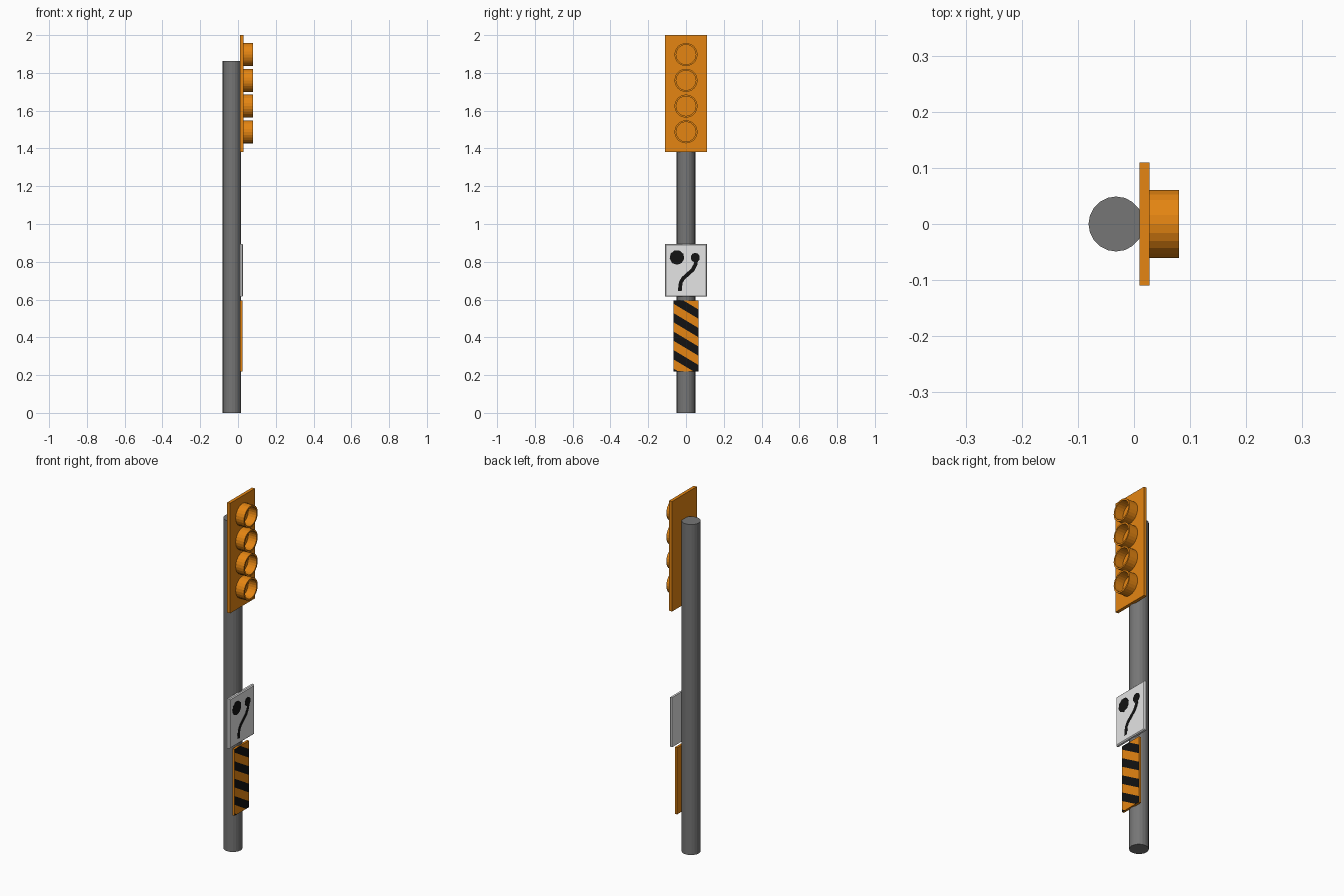
import bpy, bmesh, math
from mathutils import Vector, Matrix

if "Cube" in bpy.data.objects:
    bpy.data.objects.remove(bpy.data.objects["Cube"])


def material(name, rgb):
    m = bpy.data.materials.new(name)
    m.diffuse_color = (*rgb, 1)
    m.use_nodes = True
    m.node_tree.nodes["Principled BSDF"].inputs["Base Color"].default_value = m.diffuse_color
    return m


ORANGE = material("orange", (0.78, 0.235, 0.006))
GREY = material("pole grey", (0.18, 0.18, 0.18))
WHITE = material("sign white", (0.78, 0.78, 0.78))
BLACK = material("black", (0.006, 0.006, 0.006))


def finish(name, bm, *mats):
    bmesh.ops.recalc_face_normals(bm, faces=bm.faces)
    me = bpy.data.meshes.new(name)
    bm.to_mesh(me)
    bm.free()
    for m in mats:
        me.materials.append(m)
    ob = bpy.data.objects.new(name, me)
    bpy.context.collection.objects.link(ob)
    return ob


def box_mesh(lo, hi):
    lo, hi = Vector(lo), Vector(hi)
    bm = bmesh.new()
    bmesh.ops.create_cube(bm, size=1, matrix=Matrix.Translation((lo + hi) / 2)
                          @ Matrix.Diagonal((*(hi - lo), 1)))
    return bm


def plate(name, outline, x0, x1, mat):
    """Extrude a (y, z) outline along x."""
    bm = bmesh.new()
    face = bm.faces.new([bm.verts.new((x0, y, z)) for y, z in outline])
    new = bmesh.ops.extrude_face_region(bm, geom=[face])["geom"]
    bmesh.ops.translate(bm, vec=(x1 - x0, 0, 0),
                        verts=[v for v in new if isinstance(v, bmesh.types.BMVert)])
    return finish(name, bm, mat)


def ring(cy, cz, r, n):
    return [(cy + r * math.cos(math.tau * i / n - math.pi / 2),
             cz + r * math.sin(math.tau * i / n - math.pi / 2)) for i in range(n)]


# Pole
bm = bmesh.new()
bmesh.ops.create_cone(bm, cap_ends=True, segments=20, radius1=0.049, radius2=0.049,
                      depth=1.862, matrix=Matrix.Translation((-0.032, 0, 0.931)))
finish("pole", bm, GREY)

# Lamp backboard
finish("lamp_backboard", box_mesh((0.01, -0.11, 1.38), (0.028, 0.11, 2.0)), ORANGE)

# Four open lamp hoods
for k in range(4):
    cz = 1.488 + 0.1363 * k
    n = 24
    bm = bmesh.new()
    loops = [[bm.verts.new((x, y, z)) for y, z in ring(0, cz, r, n)]
             for x, r in ((0.027, 0.061), (0.08, 0.061), (0.08, 0.052), (0.027, 0.052))]
    for a, b in zip(loops, loops[1:] + loops[:1]):
        for i in range(n):
            j = (i + 1) % n
            bm.faces.new((a[i], a[j], b[j], b[i]))
    finish(f"lamp_hood_{k + 1}", bm, ORANGE)

# Sign board with a chamfered front edge
bm = box_mesh((0.01, -0.11, 0.615), (0.026, 0.11, 0.895))
bmesh.ops.bevel(bm, geom=[e for e in bm.edges if all(v.co.x > 0.02 for v in e.verts)],
                offset=0.005, segments=1, affect='EDGES')
finish("sign_board", bm, WHITE)

# Sign symbol: two dots and a curved line
X0, X1 = 0.0255, 0.0272
plate("sign_large_dot", ring(-0.048, 0.823, 0.039, 9), X0, X1, BLACK)
plate("sign_small_dot", ring(0.049, 0.822, 0.025, 10), X0, X1, BLACK)
path = [Vector(p) for p in ((0.054, 0.81), (0.05, 0.785), (0.035, 0.757), (0.008, 0.733),
                            (-0.015, 0.712), (-0.028, 0.69), (-0.033, 0.645))]
left, right = [], []
for i, p in enumerate(path):
    t = (path[min(i + 1, len(path) - 1)] - path[max(i - 1, 0)]).normalized() * 0.010
    left.append((p.x - t.y, p.y + t.x))
    right.append((p.x + t.y, p.y - t.x))
plate("sign_curved_line", left + right[::-1], X0, X1, BLACK)

# Striped panel: front cut along sloped lines, alternate bands black
SLOPE, PERIOD, START = 0.6, 0.098, 0.185
bm = box_mesh((0.01, -0.065, 0.22), (0.023, 0.065, 0.595))
for k in range(12):
    front = [f for f in bm.faces if f.normal.x > 0.9]
    geom = front + list({e for f in front for e in f.edges}) + list({v for f in front for v in f.verts})
    bmesh.ops.bisect_plane(bm, geom=geom, plane_co=(0, -0.065, START + k * PERIOD / 2),
                           plane_no=(0, SLOPE, 1))
    bm.normal_update()
for f in bm.faces:
    c = f.calc_center_median()
    if f.normal.x > 0.9:
        h = c.z + SLOPE * (c.y + 0.065) - START
        f.material_index = int(math.floor(h / (PERIOD / 2)) % 2 == 0)
finish("striped_panel", bm, ORANGE, BLACK)
